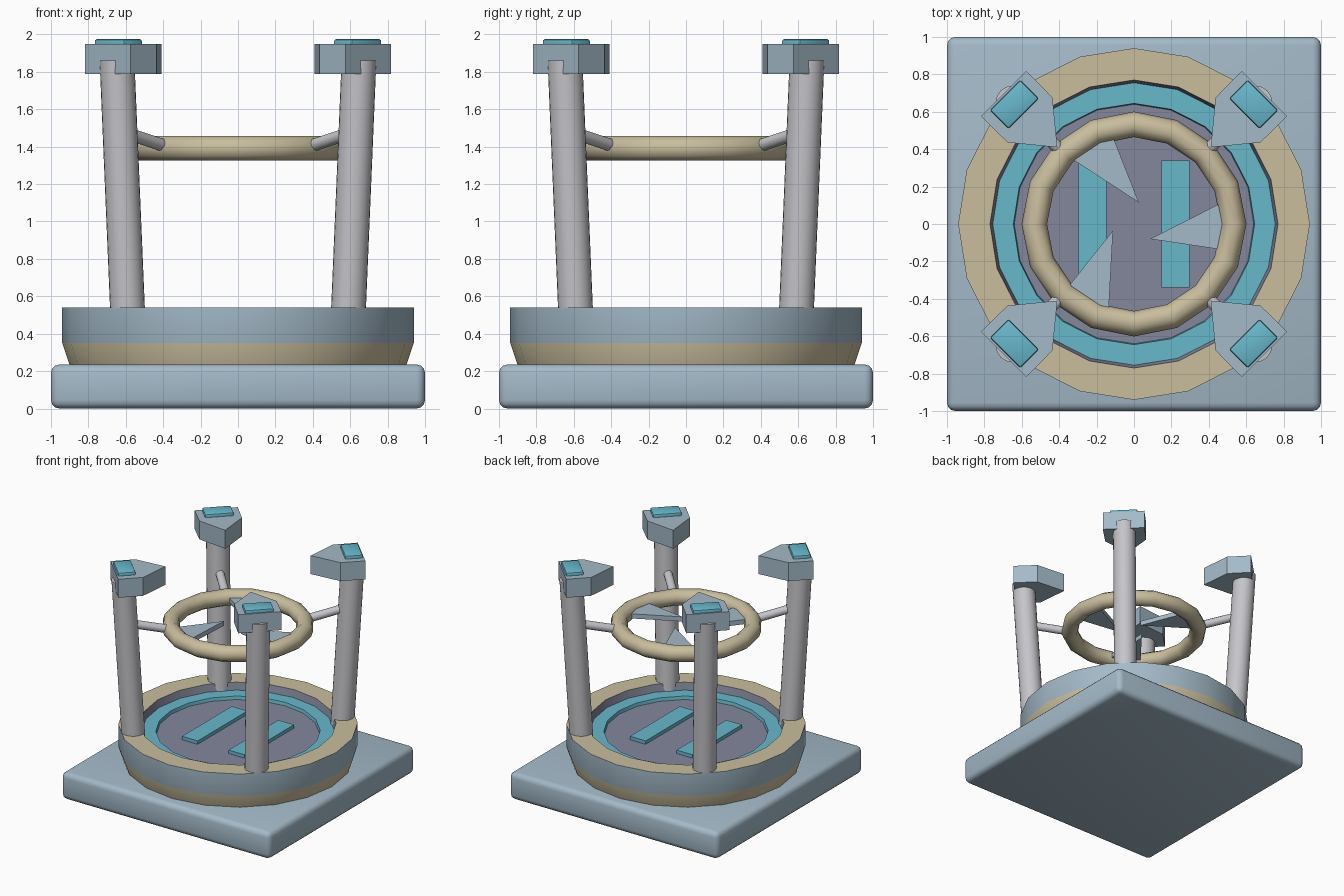
import bpy, bmesh, math
from mathutils import Vector, Matrix

if "Cube" in bpy.data.objects:
    bpy.data.objects.remove(bpy.data.objects["Cube"])


def material(name, r, g, b):
    m = bpy.data.materials.new(name)
    m.diffuse_color = (r, g, b, 1)
    m.use_nodes = True
    m.node_tree.nodes["Principled BSDF"].inputs["Base Color"].default_value = m.diffuse_color
    return m


BLUE = material("pale_blue", .37, .49, .58)
CYAN = material("cyan", .14, .48, .60)
TAN = material("tan", .58, .51, .34)
GREY = material("light_grey", .56, .56, .59)
SLATE = material("slate", .23, .245, .33)


def finish(name, bm, mats, smooth=30):
    """Turn a bmesh into a named object with materials and shading."""
    bmesh.ops.recalc_face_normals(bm, faces=bm.faces)
    me = bpy.data.meshes.new(name)
    bm.to_mesh(me)
    bm.free()
    for m in mats:
        me.materials.append(m)
    ob = bpy.data.objects.new(name, me)
    bpy.context.collection.objects.link(ob)
    if smooth:
        bpy.ops.object.select_all(action='DESELECT')
        ob.select_set(True)
        bpy.context.view_layer.objects.active = ob
        bpy.ops.object.shade_smooth_by_angle(angle=math.radians(smooth))
    return ob


def box(name, size, loc, mat, angle=0, bevel=0, segs=3):
    bm = bmesh.new()
    bmesh.ops.create_cube(bm, size=1)
    bmesh.ops.scale(bm, vec=size, verts=bm.verts)
    if bevel:
        bmesh.ops.bevel(bm, geom=bm.edges[:], offset=bevel, segments=segs,
                        profile=.5, affect='EDGES')
    bm.transform(Matrix.Translation(loc) @ Matrix.Rotation(angle, 4, 'Z'))
    return finish(name, bm, [mat], 35)


def prism(name, points, z0, z1, mat):
    bm = bmesh.new()
    face = bm.faces.new([bm.verts.new((x, y, z0)) for x, y in points])
    ext = bmesh.ops.extrude_face_region(bm, geom=[face])
    top = [v for v in ext["geom"] if isinstance(v, bmesh.types.BMVert)]
    bmesh.ops.translate(bm, verts=top, vec=(0, 0, z1 - z0))
    return finish(name, bm, [mat], 0)


def lathe(name, profile, mats, indices, segs=20, closed=False):
    """Revolve (radius, z) points; indices gives one material per band."""
    bm = bmesh.new()
    rings = []
    for r, z in profile:
        if r == 0:
            rings.append([bm.verts.new((0, 0, z))] * segs)
        else:
            rings.append([bm.verts.new((r * math.cos(math.tau * i / segs),
                                        r * math.sin(math.tau * i / segs), z))
                          for i in range(segs)])
    if closed:
        rings.append(rings[0])
    for a, b, idx in zip(rings, rings[1:], indices):
        for i in range(segs):
            j = (i + 1) % segs
            quad = list(dict.fromkeys((a[i], a[j], b[j], b[i])))
            bm.faces.new(quad).material_index = idx
    return finish(name, bm, mats, 20)


def rod(name, a, b, radius, mat, segs=24):
    a, b = Vector(a), Vector(b)
    bm = bmesh.new()
    bmesh.ops.create_cone(bm, cap_ends=True, segments=segs, radius1=radius,
                          radius2=radius, depth=(b - a).length)
    turn = (b - a).to_track_quat('Z', 'Y').to_matrix().to_4x4()
    bm.transform(Matrix.Translation((a + b) / 2) @ turn)
    return finish(name, bm, [mat], 35)


# Rounded square base
box("base_slab", (2, 2, .235), (0, 0, .1175), BLUE, bevel=.045)

# Round pad with a recessed floor
lathe("landing_pad",
      [(0, .23), (.90, .23), (.94, .35), (.94, .54), (.77, .54), (.75, .45), (0, .45)],
      [TAN, BLUE, SLATE], [0, 0, 1, 0, 2, 2])

# Raised ring and marking bars on the floor
lathe("floor_ring", [(.755, .45), (.755, .478), (.645, .478), (.64, .45)],
      [CYAN], [0, 0, 0, 0], closed=True)
for side in (-1, 1):
    box("marking_bar", (.15, .68, .035), (side * .223, 0, .4625), CYAN)

# Four corner pylons
head = [(.818, .575), (.575, .818), (.436, .676), (.41, .41), (.676, .436)]
for sx in (-1, 1):
    for sy in (-1, 1):
        rod("pillar", (sx * .587, sy * .587, .44), (sx * .647, sy * .647, 1.865), .093, GREY)
        rod("strut", (sx * .395, sy * .395, 1.405), (sx * .62, sy * .62, 1.48), .034, GREY, 16)
        prism("pylon_head", [(sx * x, sy * y) for x, y in head], 1.788, 1.948, BLUE)
        box("head_light", (.14, .23, .05), (sx * .64, sy * .64, 1.95), CYAN,
            sx * sy * math.pi / 4, .012, 2)

# Suspended hoop
bpy.ops.mesh.primitive_torus_add(major_radius=.533, minor_radius=.068, major_segments=16,
                                 minor_segments=10, location=(0, 0, 1.391))
hoop = bpy.context.object
hoop.name = "hoop"
hoop.data.materials.append(TAN)
bpy.ops.object.shade_smooth()

# Three pointed blades inside the hoop
blade = [(.086, -.08), (.495, -.141), (.50, .13)]
for k in range(3):
    c, s = math.cos(math.tau * k / 3), math.sin(math.tau * k / 3)
    prism("blade", [(x * c - y * s, x * s + y * c) for x, y in blade], 1.37, 1.41, BLUE)
